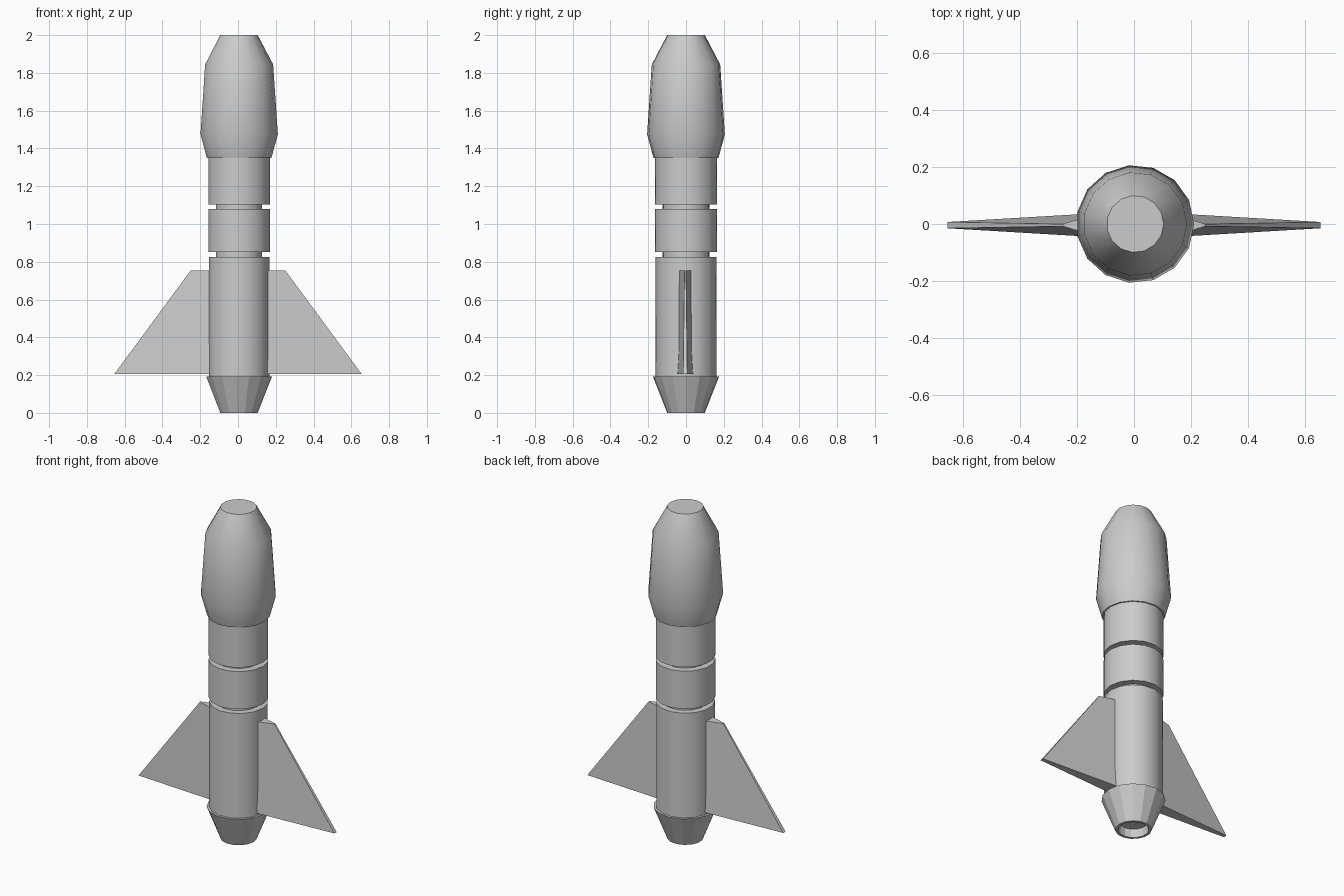
import bpy, bmesh, math

if "Cube" in bpy.data.objects:
    bpy.data.objects.remove(bpy.data.objects["Cube"])

SIDES = 15
AXIS_X = 0.004


def make_object(name, bm, smooth):
    bmesh.ops.recalc_face_normals(bm, faces=bm.faces)
    mesh = bpy.data.meshes.new(name)
    bm.to_mesh(mesh)
    bm.free()
    obj = bpy.data.objects.new(name, mesh)
    bpy.context.collection.objects.link(obj)
    if smooth:
        bpy.ops.object.select_all(action='DESELECT')
        obj.select_set(True)
        bpy.context.view_layer.objects.active = obj
        bpy.ops.object.shade_smooth_by_angle(angle=math.radians(30))
    return obj


def lathe(name, profile, smooth=True):
    """Spin (radius, z) points round the axis and cap both ends."""
    bm = bmesh.new()
    rings = []
    for r, z in profile:
        rings.append([bm.verts.new((AXIS_X + r * math.cos(math.tau * i / SIDES),
                                    r * math.sin(math.tau * i / SIDES), z))
                      for i in range(SIDES)])
    for a, b in zip(rings, rings[1:]):
        for i in range(SIDES):
            j = (i + 1) % SIDES
            bm.faces.new((a[i], a[j], b[j], b[i]))
    bm.faces.new(rings[0])
    bm.faces.new(rings[-1])
    return make_object(name, bm, smooth)


def fin(name, side):
    # each corner: x, z, half thickness
    corners = [(0.13, 0.205, 0.042), (0.655, 0.205, 0.011),
               (0.25, 0.755, 0.004), (0.13, 0.755, 0.040)]
    bm = bmesh.new()
    front = [bm.verts.new((side * x, -0.004 - t, z)) for x, z, t in corners]
    back = [bm.verts.new((side * x, -0.004 + t, z)) for x, z, t in corners]
    bm.faces.new(front)
    bm.faces.new(back)
    for i in range(4):
        j = (i + 1) % 4
        bm.faces.new((front[i], front[j], back[j], back[i]))
    return make_object(name, bm, False)


# Nose section with a blunt tip
lathe("nose", [(0.173, 1.35), (0.207, 1.475), (0.182, 1.845), (0.10, 2.0)])

# Body tube with two recessed joints
lathe("body", [(0.162, 0.18), (0.162, 0.825), (0.124, 0.825), (0.124, 0.852),
               (0.165, 0.852), (0.165, 1.08), (0.124, 1.08), (0.124, 1.104),
               (0.165, 1.104), (0.165, 1.36)])

# Tapered exhaust nozzle with a shallow recess underneath
lathe("nozzle", [(0.08, 0.05), (0.085, 0.0), (0.10, 0.0), (0.176, 0.192)], smooth=False)

# Pair of swept fins
fin("right_fin", 1)
fin("left_fin", -1)
